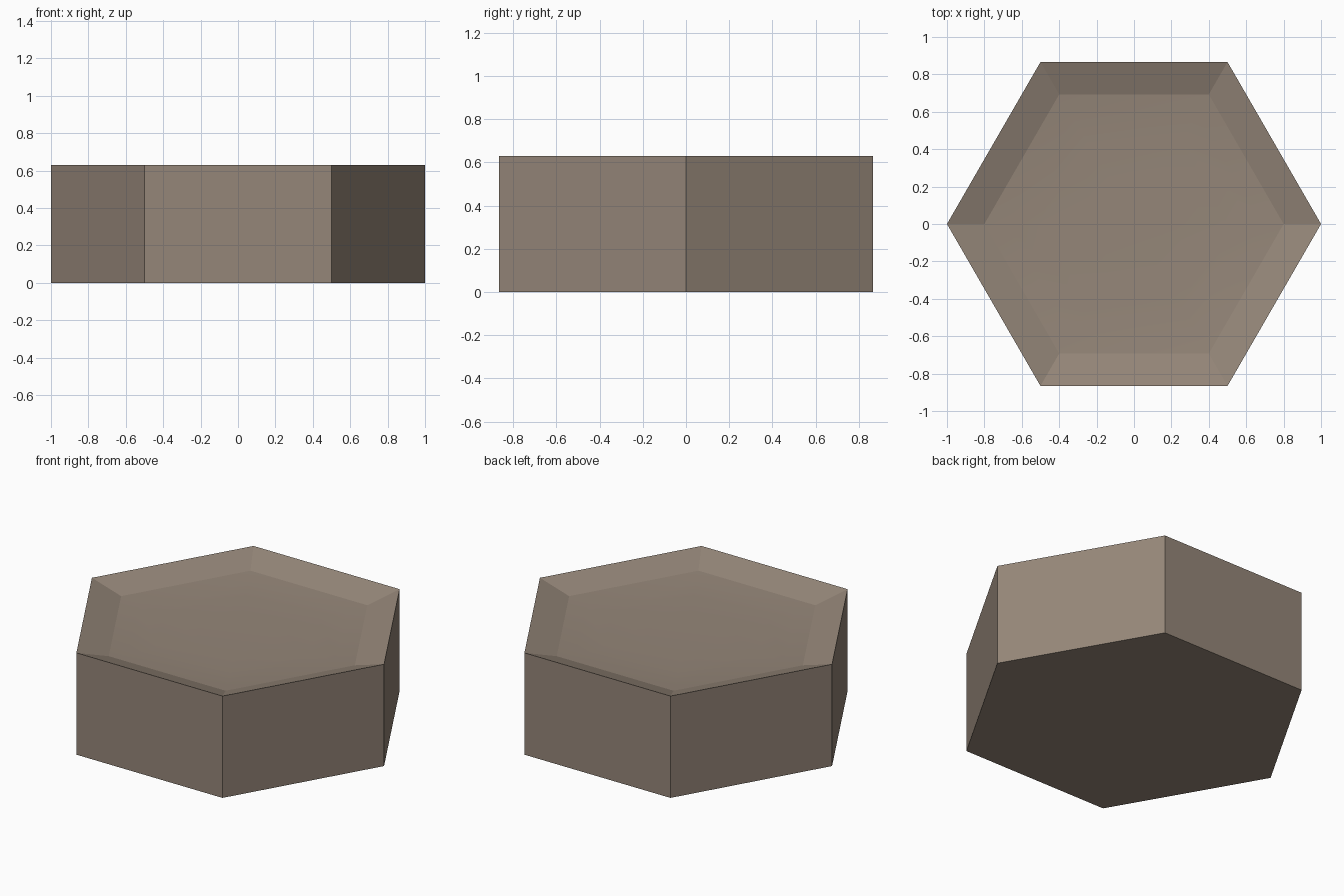
import bpy, bmesh, math

if "Cube" in bpy.data.objects:
    bpy.data.objects.remove(bpy.data.objects["Cube"])

SIDES = 6
mat = bpy.data.materials.new("stone")
mat.diffuse_color = (0.30, 0.24, 0.19, 1)
mat.use_nodes = True
mat.node_tree.nodes["Principled BSDF"].inputs["Base Color"].default_value = mat.diffuse_color


def ring(bm, radius, z):
    return [bm.verts.new((radius * math.cos(2 * math.pi * i / SIDES),
                          radius * math.sin(2 * math.pi * i / SIDES), z))
            for i in range(SIDES)]


# Hexagonal block: bottom, outer rim, recess foot, then a gently dished floor
profile = [(1.0, 0.0), (1.0, 0.63), (0.8, 0.57),
           (0.68, 0.560), (0.5, 0.553), (0.25, 0.55)]
bm = bmesh.new()
rings = [ring(bm, r, z) for r, z in profile]
bm.faces.new(list(reversed(rings[0])))
for level, (a, b) in enumerate(zip(rings, rings[1:])):
    for i in range(SIDES):
        j = (i + 1) % SIDES
        face = bm.faces.new((a[i], a[j], b[j], b[i]))
        face.smooth = level >= 2
bm.faces.new(rings[-1]).smooth = True

# Keep the rim and the foot of the recess crisp
for edge in bm.edges:
    if not all(f.smooth for f in edge.link_faces):
        edge.smooth = False

mesh = bpy.data.meshes.new("hex_tile")
bm.to_mesh(mesh)
bm.free()
mesh.materials.append(mat)
tile = bpy.data.objects.new("hex_tile", mesh)
bpy.context.collection.objects.link(tile)
